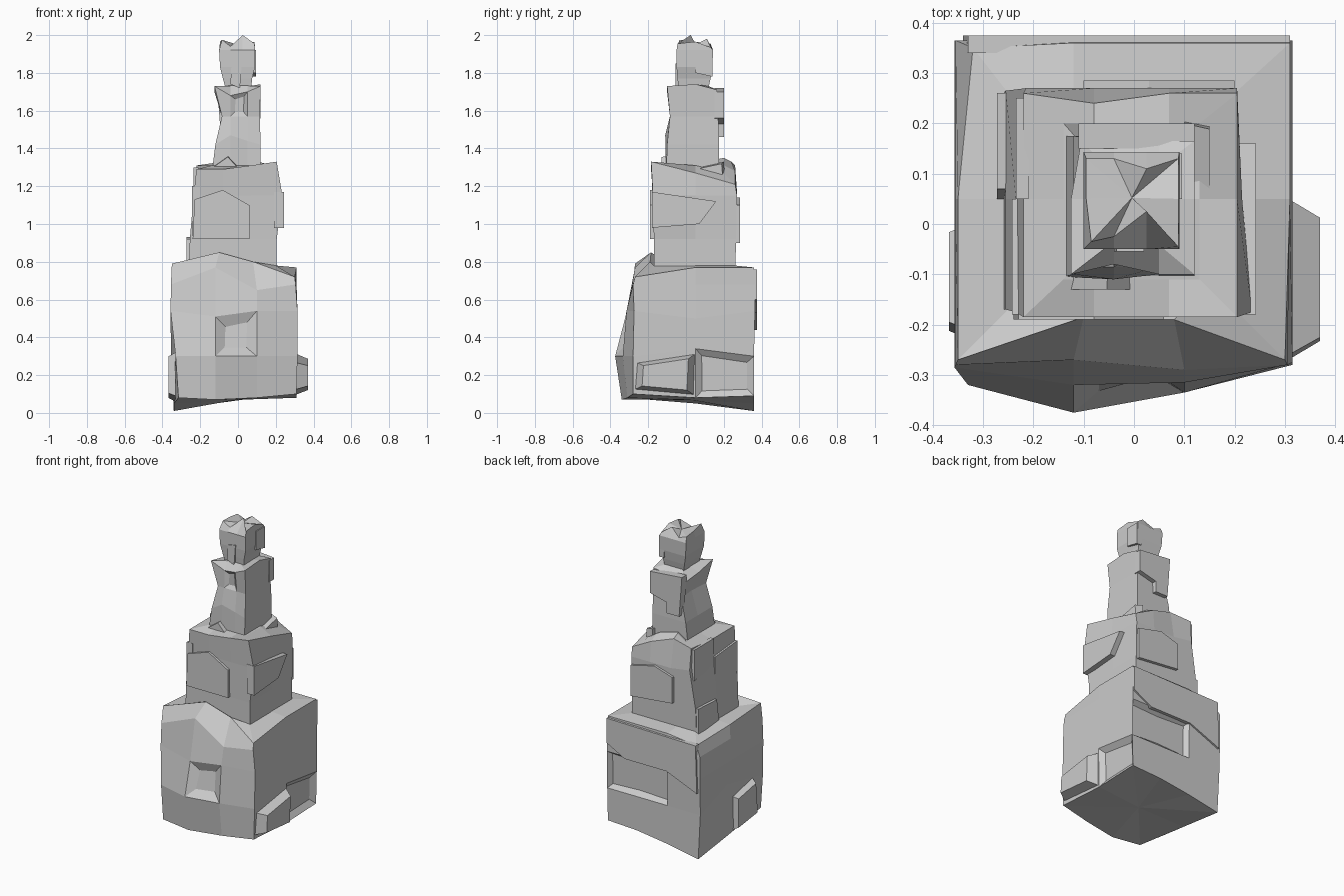
import bpy
import bmesh

default_cube = bpy.data.objects.get("Cube")
if default_cube:
    bpy.data.objects.remove(default_cube, do_unlink=True)

stone = bpy.data.materials.new("grey stone")
stone.use_nodes = True
stone.diffuse_color = (.6, .6, .6, 1)
stone.node_tree.nodes["Principled BSDF"].inputs["Base Color"].default_value = (.6, .6, .6, 1)


def finish(name, mesh_builder):
    bmesh.ops.recalc_face_normals(mesh_builder, faces=mesh_builder.faces)
    mesh = bpy.data.meshes.new(name)
    mesh_builder.to_mesh(mesh)
    mesh_builder.free()
    mesh.materials.append(stone)
    rock = bpy.data.objects.new(name, mesh)
    bpy.context.collection.objects.link(rock)
    return rock


def outline(z, left, right, front, back, columns, middle):
    """Ten points: four along the front and back, one halfway up each side."""
    xs = [left, *columns, right]
    points = [(x, front, z) for x in xs] + [(right, middle, z)]
    points += [(x, back, z) for x in reversed(xs)] + [(left, middle, z)]
    return points


def boulder(name, rings, columns, middle, nudges, carvings, crown):
    """Loft rings into a block, shift chosen corners, then carve runs of wall cells."""
    bm = bmesh.new()
    loops = []
    for ring in rings:
        loops.append([bm.verts.new(p) for p in outline(*ring, columns, middle)])
    for (level, corner), shift in nudges.items():
        for axis in range(3):
            loops[level][corner].co[axis] += shift[axis]
    count = len(loops[0])
    cells = {}
    for level, (lower, upper) in enumerate(zip(loops, loops[1:])):
        for i in range(count):
            j = (i + 1) % count
            cells[level, i] = bm.faces.new((lower[i], lower[j], upper[j], upper[i]))
    # Fan-shaped caps
    for loop, height in ((loops[0], None), (loops[-1], crown)):
        centre = sum((v.co for v in loop), loop[0].co * 0) / count
        if height:
            centre.z = height
        hub = bm.verts.new(centre)
        for i in range(count):
            bm.faces.new((loop[i], loop[(i + 1) % count], hub))
    bmesh.ops.recalc_face_normals(bm, faces=bm.faces)
    for (level, first, last), (border, depth) in carvings.items():
        run = [cells[level, i] for i in range(first, last + 1)]
        bmesh.ops.inset_region(bm, faces=run, thickness=border, depth=depth)
    return finish(name, bm)


def slab(name, axis, points, inner, outer, taper=1):
    """Flat shard on a wall: outline of (across, height), extruded along x or y."""
    bm = bmesh.new()
    mid_u = sum(u for u, z in points) / len(points)
    mid_z = sum(z for u, z in points) / len(points)
    loops = []
    for depth, scale in ((inner, 1), (outer, taper)):
        loop = []
        for u, z in points:
            u, z = mid_u + (u - mid_u) * scale, mid_z + (z - mid_z) * scale
            loop.append(bm.verts.new((depth, u, z) if axis == "x" else (u, depth, z)))
        bm.faces.new(loop)
        loops.append(loop)
    for i in range(len(points)):
        j = (i + 1) % len(points)
        bm.faces.new((loops[0][i], loops[0][j], loops[1][j], loops[1][i]))
    return finish(name, bm)


# Base block: tilted underside, bulging front, raised front slope, carved cells
boulder(
    "base_boulder",
    [(.08, -.34, .31, -.28, .36), (.3, -.355, .315, -.3, .36), (.54, -.357, .315, -.285, .365),
     (.68, -.355, .31, -.28, .365), (.77, -.35, .31, -.27, .36), (.78, -.25, .2, -.17, .26)],
    (-.12, .1), .05,
    {(0, 0): (.025, -.04, 0), (0, 1): (0, -.06, -.01), (0, 2): (0, -.03, 0), (0, 3): (0, 0, .02),
     (0, 8): (0, 0, -.07), (0, 7): (0, 0, -.03), (0, 5): (0, 0, .01), (0, 9): (0, 0, -.03),
     (1, 0): (.025, -.02, 0), (1, 1): (0, -.075, 0), (1, 2): (0, -.035, 0), (1, 3): (0, .02, 0),
     (1, 4): (0, 0, .04), (1, 9): (.02, 0, .08), (2, 1): (0, -.035, -.03), (2, 2): (0, -.03, 0),
     (2, 3): (0, .01, 0), (2, 4): (0, 0, -.04), (3, 1): (0, .01, .09), (3, 2): (0, -.01, -.03),
     (3, 3): (-.005, 0, 0), (4, 0): (0, 0, .02), (4, 1): (.02, .085, .08), (4, 2): (-.02, .08, .03),
     (4, 3): (-.01, 0, -.05), (4, 8): (.03, -.01, -.03), (5, 1): (0, 0, .06)},
    {(1, 1, 1): (.075, -.03), (0, 4, 4): (.05, -.025), (1, 5, 6): (.03, -.03)},
    .8)
slab("base_side_bulge", "x", [(-.28, .12), (.05, .09), (.06, .32), (-.27, .27)], .29, .37, .72)
slab("base_left_shard", "x", [(-.23, .09), (0, .06), (0, .28), (-.21, .32)], -.33, -.368, .85)
slab("base_back_shelf", "y",
     [(-.34, .44), (-.12, .53), (.18, .53), (.31, .6), (.31, .76), (-.33, .75)], .34, .375)

# Middle block: sloping top and overlapping shards
boulder(
    "middle_boulder",
    [(.7, -.26, .205, -.17, .26), (.92, -.255, .205, -.17, .265), (1.15, -.235, .205, -.175, .27),
     (1.29, -.22, .205, -.185, .26), (1.31, -.14, .13, -.11, .2)],
    (-.08, .07), .05,
    {(2, 3): (.03, 0, 0), (2, 4): (.01, 0, 0), (3, 3): (0, 0, .04), (3, 2): (0, 0, .02),
     (3, 4): (0, 0, -.02), (3, 5): (0, 0, -.08), (3, 6): (0, 0, -.01), (3, 7): (0, -.02, .04),
     (3, 8): (0, 0, .02), (4, 7): (0, 0, .04), (4, 5): (0, 0, -.04), (2, 8): (.02, 0, .02)},
    {}, 1.32)
slab("middle_front_shard", "y",
     [(-.24, .92), (.06, .92), (.06, 1.1), (-.08, 1.18), (-.23, 1.13)], -.15, -.19)
slab("middle_side_shard", "x",
     [(-.18, .98), (.07, 1), (.16, 1.12), (-.18, 1.17)], .19, .243)
slab("middle_back_shard", "y",
     [(-.1, .93), (.2, .9), (.2, 1.1), (.03, 1.14), (-.1, 1.1)], .25, .285)
slab("middle_left_shard", "x",
     [(.05, 1.12), (.25, 1.1), (.25, 1.3), (.05, 1.3)], -.21, -.235)
slab("middle_left_front_shard", "x",
     [(-.18, .94), (.05, .98), (.05, 1.18), (-.18, 1.2)], -.2, -.243)
slab("middle_foot_shard", "x",
     [(.05, .78), (.26, .76), (.26, .93), (.07, .92)], -.24, -.272)
slab("middle_crest", "y", [(-.17, 1.28), (-.05, 1.365), (.01, 1.3)], -.05, -.13, .8)

# Upper block: narrow waist on one side, with a skirt stone at its foot
boulder(
    "upper_boulder",
    [(1.26, -.14, .12, -.105, .175), (1.42, -.12, .12, -.1, .175), (1.57, -.085, .115, -.085, .17),
     (1.7, -.125, .12, -.1, .165), (1.73, -.06, .06, -.05, .12)],
    (-.04, .05), .05,
    {(1, 1): (0, -.01, .05), (1, 2): (0, 0, .02), (3, 0): (0, 0, .03), (3, 3): (0, 0, .03),
     (3, 1): (0, .02, -.02), (3, 4): (0, 0, .04), (3, 5): (0, 0, .01), (3, 8): (.02, 0, -.03),
     (2, 9): (.01, 0, 0)},
    {(2, 1, 1): (.032, -.015)}, 1.75)
slab("upper_back_shard", "y",
     [(-.09, 1.46), (0, 1.46), (0, 1.53), (.12, 1.56), (.12, 1.7), (-.11, 1.72)], .15, .2)
slab("upper_skirt", "x", [(.03, 1.2), (.21, 1.2), (.2, 1.33), (.06, 1.3)], .1, .15, .85)

# Top block: flared, with a jagged crown
boulder(
    "top_boulder",
    [(1.68, -.055, .065, -.035, .11), (1.77, -.08, .075, -.045, .13), (1.83, -.095, .09, -.05, .14),
     (1.92, -.1, .09, -.05, .143), (1.955, -.095, .088, -.045, .13)],
    (-.04, .025), .05,
    {(4, 1): (0, .02, -.015), (4, 2): (0, .07, .045), (4, 0): (.01, .01, .02), (4, 5): (0, 0, -.02),
     (4, 6): (0, -.02, .025), (4, 7): (0, 0, -.02), (4, 4): (0, 0, .01), (4, 9): (0, 0, .01)},
    {}, 1.95)
slab("top_side_shard", "x", [(.05, 1.8), (.14, 1.78), (.14, 1.92), (.05, 1.92)], .06, .095)
slab("top_front_shard", "y", [(-.04, 1.74), (.01, 1.72), (.02, 1.85), (-.035, 1.84)], -.02, -.055)
